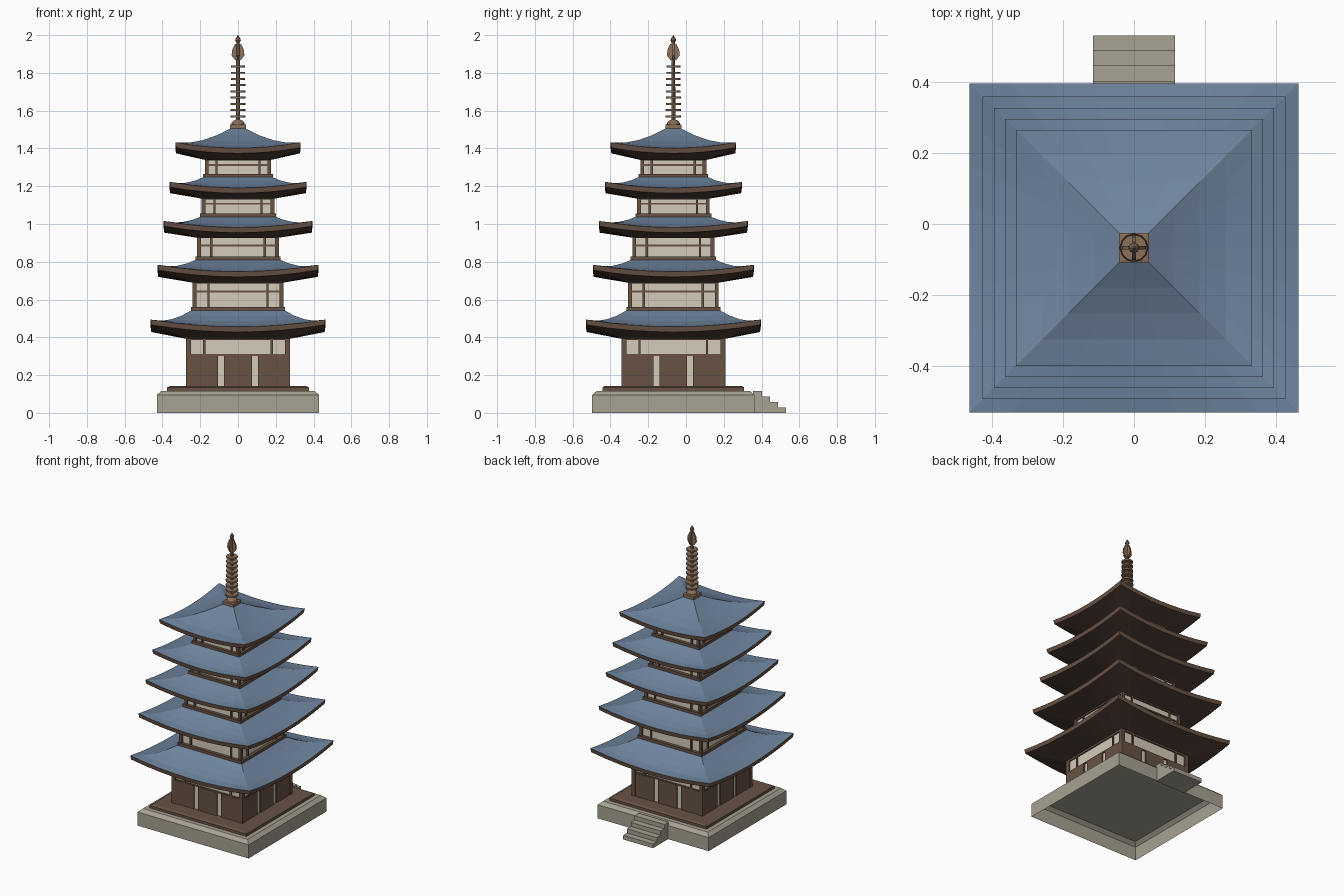
import bpy, bmesh, math
from mathutils import Matrix, Vector

if "Cube" in bpy.data.objects:
    bpy.data.objects.remove(bpy.data.objects["Cube"])

CY = -0.067  # tower axis in y (the stairs shift the centre)


def material(name, rgb):
    m = bpy.data.materials.new(name)
    m.diffuse_color = (*rgb, 1)
    m.use_nodes = True
    m.node_tree.nodes["Principled BSDF"].inputs["Base Color"].default_value = m.diffuse_color
    return m


STONE = material("stone", (0.39, 0.36, 0.29))
WOOD = material("wood", (0.14, 0.085, 0.058))
DARK = material("dark_wood", (0.085, 0.052, 0.037))
PLASTER = material("plaster", (0.66, 0.60, 0.49))
TILE = material("tile", (0.155, 0.23, 0.34))
BRONZE = material("bronze", (0.26, 0.16, 0.105))


def finish(name, bm, mat):
    mesh = bpy.data.meshes.new(name)
    bm.to_mesh(mesh)
    bm.free()
    mesh.materials.append(mat)
    ob = bpy.data.objects.new(name, mesh)
    ob.location.y = CY
    bpy.context.collection.objects.link(ob)
    return ob


def square_loft(name, rows, mat, n=1, cap=False):
    """Loft square rings (half width, z, corner lift), n segments per side."""
    bm = bmesh.new()
    rings = []
    for r, z, lift in rows:
        ring = []
        for k in range(4):
            turn = Matrix.Rotation(k * math.pi / 2, 3, 'Z')
            for i in range(n):
                t = -1 + 2 * i / n
                ring.append(bm.verts.new(turn @ Vector((t * r, -r, z + lift * t * t))))
        rings.append(ring)
    for a, b in zip(rings, rings[1:]):
        for i in range(4 * n):
            j = (i + 1) % (4 * n)
            bm.faces.new((a[i], a[j], b[j], b[i]))
    if cap:
        bm.faces.new(rings[-1])
    return finish(name, bm, mat)


def boxes(name, items, mat):
    """One object of boxes given as (x0, x1, y0, y1, z0, z1)."""
    bm = bmesh.new()
    for x0, x1, y0, y1, z0, z1 in items:
        mid = Matrix.Translation(((x0 + x1) / 2, (y0 + y1) / 2, (z0 + z1) / 2))
        bmesh.ops.create_cube(bm, size=1, matrix=mid @ Matrix.Diagonal((x1 - x0, y1 - y0, z1 - z0, 1)))
    return finish(name, bm, mat)


def four_sides(items):
    """Repeat front-side boxes on all four sides."""
    out = []
    for b in items:
        for _ in range(4):
            out.append(b)
            x0, x1, y0, y1, z0, z1 = b
            b = (-y1, -y0, x0, x1, z0, z1)
    return out


def lathe(name, profile, mat, n=12):
    bm = bmesh.new()
    rings = [[bm.verts.new((r * math.cos(2 * math.pi * i / n), r * math.sin(2 * math.pi * i / n), z))
              for i in range(n)] for r, z in profile]
    for a, b in zip(rings, rings[1:]):
        for i in range(n):
            j = (i + 1) % n
            bm.faces.new((a[i], a[j], b[j], b[i]))
    bm.faces.new(rings[-1])
    bm.faces.new(rings[0][::-1])
    return finish(name, bm, mat)


# Stone base (open underneath), timber plinth and back stairs
square_loft("stone_base", [(0.43, 0, 0), (0.43, 0.095, 0), (0.405, 0.117, 0)], STONE, cap=True)
square_loft("plinth", [(0.375, 0.117, 0), (0.375, 0.135, 0), (0.36, 0.143, 0)], WOOD, cap=True)
boxes("stairs", [(-0.115, 0.115, 0.422 + 0.042 * i, 0.470 + 0.0423 * i, 0, 0.117 - 0.0293 * i)
                 for i in range(4)], STONE)

# Storeys: half width, floor z, wall top z, rail z
storeys = [(0.275, 0.143, 0.40, 0.307),
           (0.240, 0.545, 0.70, 0.643),
           (0.217, 0.812, 0.94, 0.887),
           (0.192, 1.040, 1.145, 1.107),
           (0.175, 1.250, 1.35, 1.312)]
# Roofs: eave half width, soffit z, eave bottom z, top z, top half width
roofs = [(0.463, 0.393, 0.428, 0.547, 0.240),
         (0.426, 0.690, 0.720, 0.814, 0.215),
         (0.394, 0.928, 0.954, 1.042, 0.190),
         (0.363, 1.135, 1.163, 1.252, 0.175),
         (0.332, 1.340, 1.374, 1.507, 0.038)]

for s, ((h, z0, z1, rail), (e, zs, ze, zt, ri)) in enumerate(zip(storeys, roofs), 1):
    # Plaster walls
    w = h - 0.012
    boxes(f"walls_{s}", [(-w, w, -w, w, z0, z1)], PLASTER)
    # Timber frame: corner posts, inner posts, rails
    c, p = (0.026 if s == 1 else 0.02), 0.65 * h
    frame = [(-h, -h + c, -h, -h + c, z0, z1)]
    for x in (-p, p):
        frame.append((x - 0.006, x + 0.006, -h + 0.004, -w + 0.002, z0, z1))
    frame.append((-h + c, h - c, -h + 0.005, -w + 0.002, rail - 0.005, rail + 0.005))
    frame.append((-h + c, h - c, -h + 0.003, -w + 0.002, z1 - 0.015, z1))
    boxes(f"frame_{s}", four_sides(frame), WOOD)
    if s == 1:
        # Three door panels per side
        doors = [(x0, x1, -h + 0.003, -w + 0.002, z0, 0.305)
                 for x0, x1 in ((-0.25, -0.105), (-0.073, 0.073), (0.105, 0.25))]
        boxes("doors", four_sides(doors), WOOD)
    else:
        # Sill around the foot of the storey
        b = h + 0.009
        boxes(f"sill_{s}", [(-b, b, -b, b, z0 - 0.005, z0 + 0.016)], WOOD)
    # Curved roof: soffit, fascia board, tiled top
    lift, top = 0.04 - 0.002 * s, ze + 0.028
    square_loft(f"soffit_{s}", [(h + 0.003, zs, 0), (e - 0.004, ze, lift)], DARK, 8)
    square_loft(f"fascia_{s}", [(e - 0.004, ze, lift), (e, top, lift)], WOOD, 8)
    rows = []
    for f in (0, 0.25, 0.5, 0.75, 1):
        rows.append((e + (ri - e) * f, top + (zt - top) * f ** 1.6, lift * (1 - f) ** 2))
    square_loft(f"roof_tiles_{s}", rows, TILE, 8, cap=True)

# Spire: foot, inverted bowl, mast, nine rings
square_loft("spire_foot", [(0.042, 1.498, 0), (0.042, 1.526, 0), (0.034, 1.528, 0)], BRONZE, cap=True)
lathe("spire_bowl", [(0.036, 1.526), (0.033, 1.538), (0.022, 1.548), (0.012, 1.552)], BRONZE)
lathe("mast", [(0.011, 1.53), (0.009, 1.96)], BRONZE, 8)
for i in range(9):
    r, z = 0.041 - 0.0005 * i, 1.570 + 0.033 * i
    lathe(f"spire_ring_{i + 1}", [(r, z - 0.005), (r, z + 0.005)], BRONZE)

# Crossed flame plates
half = [(0.016, 1.868), (0.034, 1.893), (0.030, 1.925), (0.016, 1.953)]
outline = half + [(-x, z) for x, z in reversed(half)]
bm = bmesh.new()
for k in range(2):
    turn = Matrix.Rotation(k * math.pi / 2, 3, 'Z')
    face = bm.faces.new([bm.verts.new(turn @ Vector((x, -0.005, z))) for x, z in outline])
    ext = bmesh.ops.extrude_face_region(bm, geom=[face], use_keep_orig=True)
    verts = [g for g in ext["geom"] if isinstance(g, bmesh.types.BMVert)]
    bmesh.ops.translate(bm, verts=verts, vec=turn @ Vector((0, 0.01, 0)))
bmesh.ops.recalc_face_normals(bm, faces=bm.faces)
finish("flame_plates", bm, BRONZE)

# Jewel at the tip
lathe("jewel", [(0.005, 1.953), (0.015, 1.972), (0.012, 1.982), (0.001, 2.0)], BRONZE, 8)
